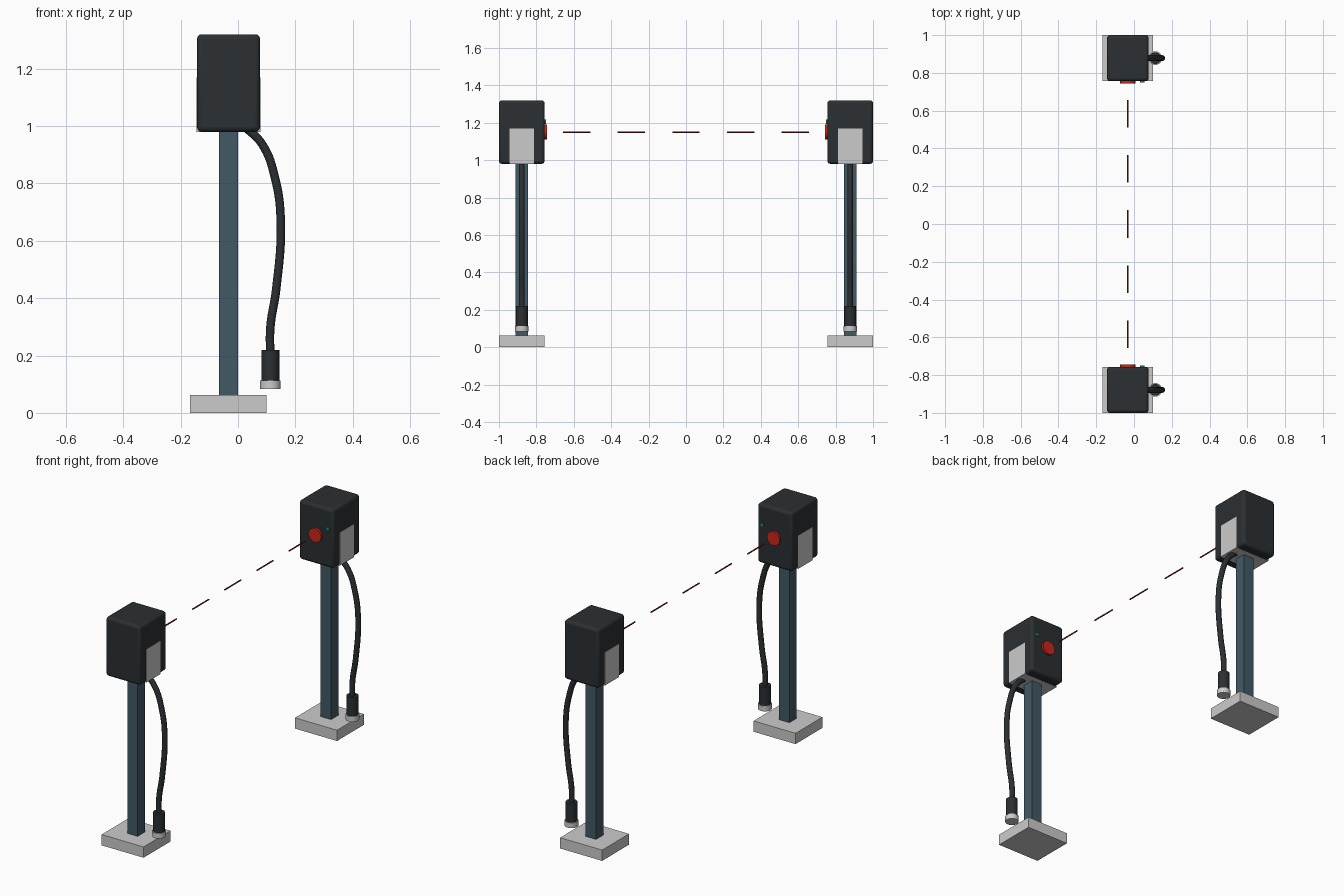
import bpy
from math import pi

if "Cube" in bpy.data.objects:
    bpy.data.objects.remove(bpy.data.objects["Cube"])

PX = -0.033   # x of post, head and beam
PY = 0.878    # distance of each post from the centre


def material(name, rgb):
    m = bpy.data.materials.new(name)
    m.diffuse_color = (*rgb, 1)
    m.use_nodes = True
    m.node_tree.nodes["Principled BSDF"].inputs["Base Color"].default_value = m.diffuse_color
    return m


DARK = material("dark_plastic", (0.024, 0.029, 0.032))
BLUE = material("painted_steel", (0.055, 0.10, 0.13))
RED = material("red_lens", (0.60, 0.02, 0.01))
BEAM = material("beam_red", (0.28, 0.012, 0.01))
GREEN = material("green_light", (0.02, 0.27, 0.12))


def finish(name, mat):
    ob = bpy.context.object
    ob.name = name
    if mat:
        ob.data.materials.append(mat)
    return ob


def box(name, lo, hi, mat=None, bevel=0):
    bpy.ops.mesh.primitive_cube_add(size=1, location=[(a + b) / 2 for a, b in zip(lo, hi)])
    ob = finish(name, mat)
    ob.scale = [b - a for a, b in zip(lo, hi)]
    bpy.ops.object.transform_apply(location=False, rotation=False, scale=True)
    if bevel:
        b = ob.modifiers.new("round", 'BEVEL')
        b.width, b.segments = bevel, 3
        bpy.ops.object.shade_smooth_by_angle()
    return ob


def cylinder(name, loc, r, depth, mat=None, along_y=False, sides=24):
    bpy.ops.mesh.primitive_cylinder_add(vertices=sides, radius=r, depth=depth, location=loc,
                                        rotation=(pi / 2 if along_y else 0, 0, 0))
    ob = finish(name, mat)
    bpy.ops.object.shade_smooth_by_angle()
    return ob


def cable(name, pts, r, mat):
    cu = bpy.data.curves.new(name, 'CURVE')
    cu.dimensions = '3D'
    cu.bevel_depth, cu.bevel_resolution, cu.use_fill_caps = r, 3, True
    cu.resolution_u = 8
    sp = cu.splines.new('BEZIER')
    sp.bezier_points.add(len(pts) - 1)
    for bp, p in zip(sp.bezier_points, pts):
        bp.co = p
        bp.handle_left_type = bp.handle_right_type = 'AUTO'
    ob = bpy.data.objects.new(name, cu)
    bpy.context.collection.objects.link(ob)
    ob.data.materials.append(mat)


CABLE_PATH = [(0.015, 1.005), (0.084, 0.937), (0.130, 0.815), (0.149, 0.668),
              (0.133, 0.43), (0.113, 0.30), (0.112, 0.20)]

# two facing sensor posts, mirrored across y = 0
for s, tag in ((-1, "front"), (1, "back")):
    y = s * PY

    def part(name, xs, half_y, zs, mat=None, bevel=0):
        box(f"{tag}_{name}", (xs[0], y - half_y, zs[0]), (xs[1], y + half_y, zs[1]), mat, bevel)

    part("base_plate", (-0.167, 0.100), 0.122, (0, 0.062))
    part("post", (PX - 0.033, PX + 0.033), 0.033, (0.06, 0.99), BLUE)
    part("sensor_head", (-0.143, 0.077), 0.122, (0.98, 1.32), DARK, 0.016)

    # U-shaped bracket lying flush around the lower head
    part("bracket_floor", (-0.144, 0.078), 0.065, (0.979, 0.99))
    part("bracket_left", (-0.144, -0.134), 0.065, (0.979, 1.17))
    part("bracket_right", (0.068, 0.078), 0.065, (0.979, 1.17))

    # lens and status light on the inner face
    face = s * (PY - 0.122)
    cylinder(f"{tag}_lens", (PX, face, 1.15), 0.04, 0.024, RED, True, 32)
    cylinder(f"{tag}_status_light", (0.044, face, 1.205), 0.011, 0.014, GREEN, True, 16)

    # hanging cable with its connector
    cable(f"{tag}_cable", [(x, y, z) for x, z in CABLE_PATH], 0.0155, DARK)
    cylinder(f"{tag}_connector", (0.113, y, 0.164), 0.031, 0.112, DARK)
    cylinder(f"{tag}_connector_ring", (0.113, y, 0.098), 0.036, 0.03)

# dashed beam between the lenses
for i in range(-2, 3):
    cylinder(f"beam_dash_{i + 3}", (PX, i * 0.292, 1.15), 0.004, 0.147, BEAM, True, 12)
